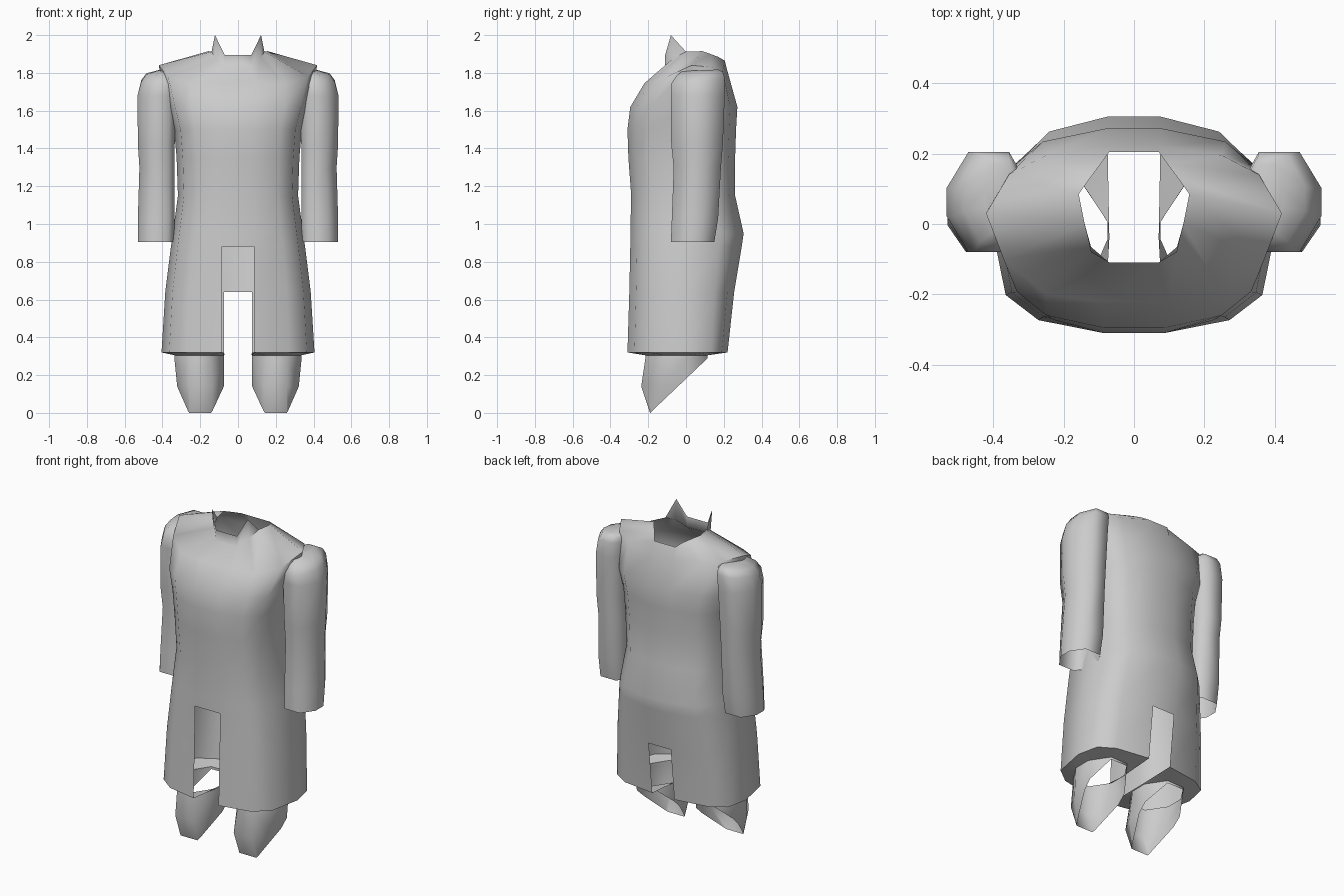
import bpy, bmesh
from mathutils import Vector

if "Cube" in bpy.data.objects:
    bpy.data.objects.remove(bpy.data.objects["Cube"])

cloth = bpy.data.materials.new("light_grey_cloth")
cloth.use_nodes = True
GREY = (0.6, 0.6, 0.6, 1)
cloth.diffuse_color = GREY
cloth.node_tree.nodes["Principled BSDF"].inputs["Base Color"].default_value = GREY


def finish(bm, name, angle=1.2):
    bmesh.ops.recalc_face_normals(bm, faces=bm.faces)
    mesh = bpy.data.meshes.new(name)
    bm.to_mesh(mesh)
    bm.free()
    mesh.materials.append(cloth)
    obj = bpy.data.objects.new(name, mesh)
    bpy.context.collection.objects.link(obj)
    bpy.ops.object.select_all(action="DESELECT")
    obj.select_set(True)
    bpy.context.view_layer.objects.active = obj
    bpy.ops.object.shade_smooth_by_angle(angle=angle)
    return obj


def loft(bm, rings, skip=lambda level, column: False):
    rows = [[bm.verts.new(p) for p in ring] for ring in rings]
    n = len(rows[0])
    for i, (a, b) in enumerate(zip(rows, rows[1:])):
        for j in range(n):
            if not skip(i, j):
                k = (j + 1) % n
                bm.faces.new((a[j], a[k], b[k], b[j]))
    return rows


def mirrored(half):
    return half + [(-x, y, z) for x, y, z in reversed(half)]


def flip(ring, side):
    return [(side * x, y, z) for x, y, z in ring]


def coat_ring(z, hw, front, back):
    return mirrored([(0.085, front, z), (0.67 * hw, 0.88 * front, z),
                     (0.9 * hw, 0.65 * front, z), (hw, 0.0, z),
                     (0.93 * hw, 0.6 * back, z), (0.7 * hw, 0.86 * back, z),
                     (0.075, back, z)])


def oval(z, x0, x1, y0, y1, cut, tilt=0.0, inner=1.0):
    """Rectangle with cut corners; tilt raises the back, inner scales the x0 cuts."""
    cx, cy = (x1 - x0) * cut, (y1 - y0) * cut * 1.2
    ix, iy = cx * inner, cy * inner
    pts = [(x0 + ix, y0), (x1 - cx, y0), (x1, y0 + cy), (x1, y1 - cy),
           (x1 - cx, y1), (x0 + ix, y1), (x0, y1 - iy), (x0, y0 + iy)]
    return [(x, y, z + tilt * (y - y0)) for x, y in pts]


boot_rings = [oval(*r) for r in (
    (0.305, 0.074, 0.335, -0.215, 0.115, 0.28), (0.29, 0.074, 0.337, -0.215, 0.115, 0.28),
    (0.14, 0.075, 0.322, -0.237, 0.115, 0.25), (0.0, 0.14, 0.26, -0.19, 0.11, 0.02))]

# Coat: hem to chest, then shoulders, neck and collar points
rings = [coat_ring(*r) for r in (
    (0.32, 0.405, -0.31, 0.22), (0.64, 0.385, -0.30, 0.255),
    (0.88, 0.355, -0.295, 0.295), (0.95, 0.345, -0.295, 0.305),
    (1.15, 0.318, -0.29, 0.26), (1.35, 0.325, -0.305, 0.26),
    (1.5, 0.338, -0.31, 0.265), (1.62, 0.37, -0.295, 0.272))]
shoulder = [(0.1, -0.22, 1.745), (0.25, -0.2, 1.745), (0.37, -0.1, 1.78),
            (0.42, 0.03, 1.84), (0.355, 0.14, 1.83), (0.25, 0.195, 1.81),
            (0.07, 0.222, 1.8)]
neck = [(0.07, -0.11, 1.83), (0.122, -0.065, 1.88), (0.14, 0.0, 1.912),
        (0.157, 0.085, 1.915), (0.125, 0.13, 1.9), (0.095, 0.17, 1.885),
        (0.07, 0.205, 1.865)]
rings += [mirrored(shoulder), mirrored(neck)]

bm = bmesh.new()
FRONT, BACK = 13, 6
rows = loft(bm, rings, lambda i, j: (j == FRONT and i < 2) or (j == BACK and i < 1))

# Underside: joins each half of the hem to the boot opening, leaving the slit open
for side in (1, -1):
    half = rows[0][:7] if side == 1 else rows[0][:6:-1]
    hem = half + [bm.verts.new((side * 0.07, -0.04, 0.31))]
    hole = [bm.verts.new(p) for p in flip(boot_rings[0], side)]
    pairs = [(0, 0), (1, 1), (2, 2), (3, 2), (4, 3), (5, 4), (6, 5), (7, 6), (7, 7), (0, 0)]
    for (a, b), (c, d) in zip(pairs, pairs[1:]):
        corners = [hem[a], hem[c], hole[d], hole[b]]
        bm.faces.new(list(dict.fromkeys(corners)))

# Standing collar with two points
top = rows[-1]
rim = {0: bm.verts.new((0.07, -0.11, 1.895)), 1: bm.verts.new((0.122, -0.08, 2.0)),
       13: bm.verts.new((-0.07, -0.11, 1.895)), 12: bm.verts.new((-0.122, -0.08, 2.0))}
bm.faces.new((top[0], top[13], rim[13], rim[0]))
for a, b, c in ((0, 1, 2), (13, 12, 11)):
    bm.faces.new((top[a], top[b], rim[b], rim[a]))
    bm.faces.new((top[b], top[c], rim[b]))
finish(bm, "coat")

for side, label in ((1, "left"), (-1, "right")):
    # Sleeve: open cuff, rounded shoulder cap
    sleeve = [oval(*r, inner=0.6) for r in (
        (0.905, 0.34, 0.53, -0.08, 0.15, 0.28), (1.03, 0.335, 0.53, -0.075, 0.17, 0.28),
        (1.3, 0.335, 0.522, -0.065, 0.185, 0.3), (1.42, 0.335, 0.53, -0.078, 0.195, 0.3),
        (1.68, 0.325, 0.532, -0.08, 0.205, 0.3), (1.74, 0.32, 0.512, -0.08, 0.205, 0.3, 0.12),
        (1.785, 0.325, 0.485, -0.05, 0.195, 0.3, 0.08),
        (1.81, 0.34, 0.42, -0.02, 0.17, 0.3, 0.04))]
    bm = bmesh.new()
    rows = loft(bm, [flip(r, side) for r in sleeve])
    bm.faces.new(rows[-1])
    finish(bm, label + "_sleeve")

    # Boot: hollow tapered shin cut off at a slant
    bm = bmesh.new()
    loft(bm, [flip(r, side) for r in boot_rings])
    bmesh.ops.bisect_plane(
        bm, geom=bm.verts[:] + bm.edges[:] + bm.faces[:], dist=0.0001,
        plane_co=Vector((0, -0.19, 0)), plane_no=Vector((0, 0.29, -0.305)),
        clear_outer=True)
    finish(bm, label + "_boot")
